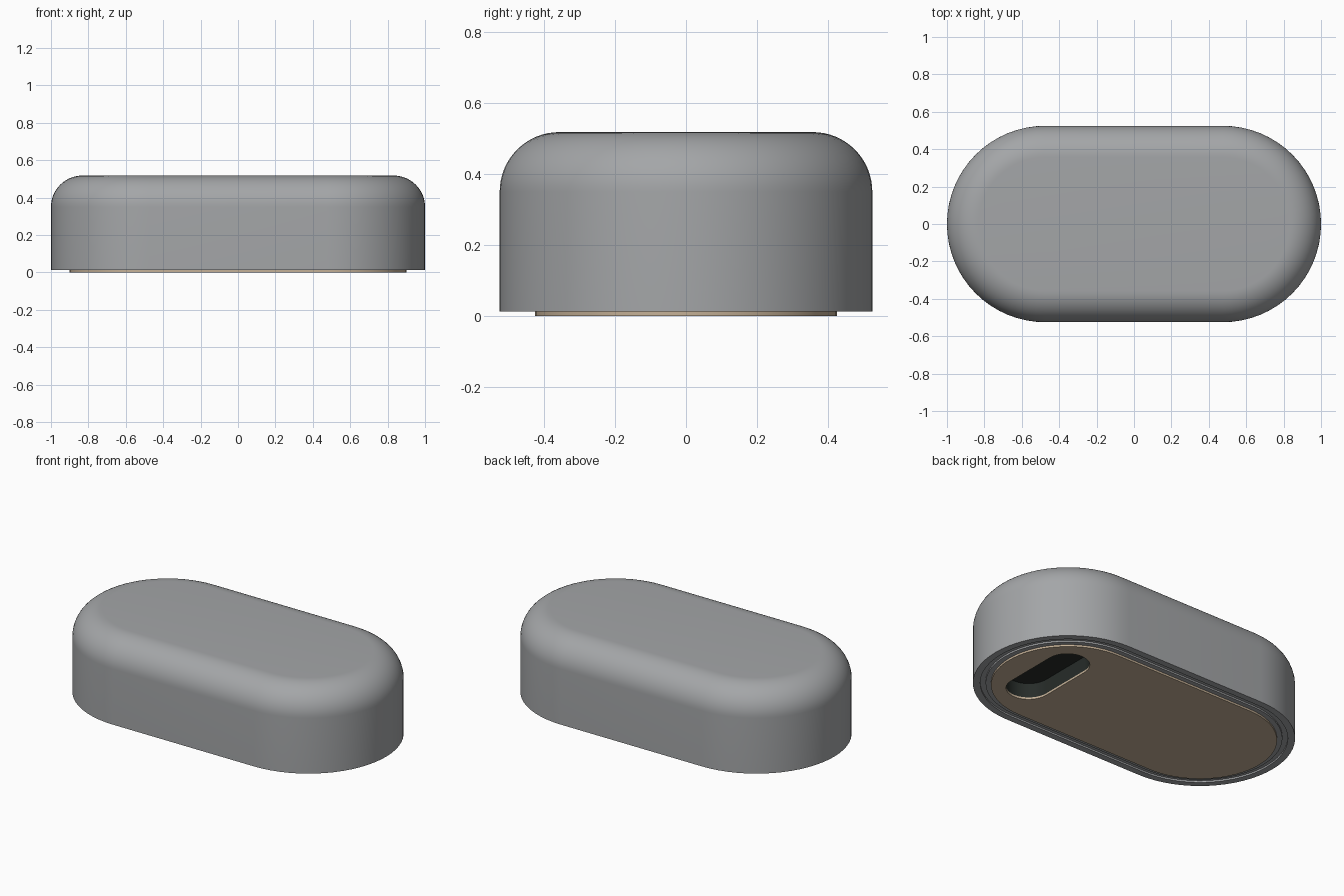
import bpy, bmesh, math

cube = bpy.data.objects.get("Cube")
if cube:
    bpy.data.objects.remove(cube, do_unlink=True)


def material(name, rgb):
    m = bpy.data.materials.new(name)
    m.use_nodes = True
    m.diffuse_color = (*rgb, 1)
    m.node_tree.nodes["Principled BSDF"].inputs["Base Color"].default_value = (*rgb, 1)
    return m


gray = material("satin gray", (0.37, 0.38, 0.39))
tan = material("warm tan", (0.56, 0.44, 0.31))
black = material("port black", (0.02, 0.025, 0.022))

STEPS = 32


def pill(bm, half, radius, z, centre=(0, 0), along_y=False):
    """One closed ring of vertices in the shape of a pill."""
    ring = []
    for side in (1, -1):
        for i in range(STEPS + 1):
            a = math.pi * (i / STEPS - 0.5)
            u = side * (half + radius * math.cos(a))
            v = side * radius * math.sin(a)
            x, y = (-v, u) if along_y else (u, v)
            ring.append(bm.verts.new((centre[0] + x, centre[1] + y, z)))
    return ring


def loft(bm, rings):
    for lo, hi in zip(rings, rings[1:]):
        for i in range(len(lo)):
            j = (i + 1) % len(lo)
            bm.faces.new((lo[i], lo[j], hi[j], hi[i]))


def finish(bm, name, mat):
    mesh = bpy.data.meshes.new(name)
    bm.to_mesh(mesh)
    bm.free()
    mesh.materials.append(mat)
    obj = bpy.data.objects.new(name, mesh)
    bpy.context.collection.objects.link(obj)
    bpy.ops.object.select_all(action="DESELECT")
    obj.select_set(True)
    bpy.context.view_layer.objects.active = obj
    bpy.ops.object.shade_smooth_by_angle(angle=math.radians(30))
    return obj


HALF, RADIUS, BASE, TOP, FILLET = 0.475, 0.525, 0.012, 0.518, 0.168

# Housing: grooved underside rim, straight wall, rounded shoulder, flat top
profile = [(0.41, BASE), (0.455, BASE), (0.455, BASE + 0.01), (0.485, BASE + 0.01),
           (0.485, BASE), (RADIUS, BASE)]
for i in range(17):
    a = math.pi / 2 * i / 16
    profile.append((RADIUS - FILLET * (1 - math.cos(a)), TOP - FILLET * (1 - math.sin(a))))
bm = bmesh.new()
rings = [pill(bm, HALF, r, z) for r, z in profile]
loft(bm, rings)
bm.faces.new(rings[-1])
finish(bm, "housing", gray)

# Base plate: thin pill with a port opening near the left end
PORT = dict(centre=(0.62, 0), along_y=True)
PORT_HALF, PORT_RADIUS = 0.165, 0.125
bm = bmesh.new()
outer = [pill(bm, HALF, 0.425, z) for z in (0, BASE + 0.002)]
hole = [pill(bm, PORT_HALF, PORT_RADIUS, z, **PORT) for z in (0, BASE)]
loft(bm, outer)
loft(bm, hole[::-1])
rim = [bm.edges.get((ring[i - 1], ring[i])) for ring in (outer[0], hole[0])
       for i in range(len(ring))]
bmesh.ops.triangle_fill(bm, edges=rim, use_beauty=True, normal=(0, 0, -1))
bmesh.ops.recalc_face_normals(bm, faces=bm.faces)
if min(bm.faces, key=lambda f: f.normal.z).normal.z > -0.9:
    bmesh.ops.reverse_faces(bm, faces=bm.faces)
finish(bm, "base_plate", tan)

# Port recess: dark cup behind the opening
bm = bmesh.new()
cup = [pill(bm, PORT_HALF, PORT_RADIUS, z, **PORT) for z in (BASE, 0.1)]
loft(bm, cup[::-1])
bm.faces.new(cup[1][::-1])
finish(bm, "port_recess", black)
